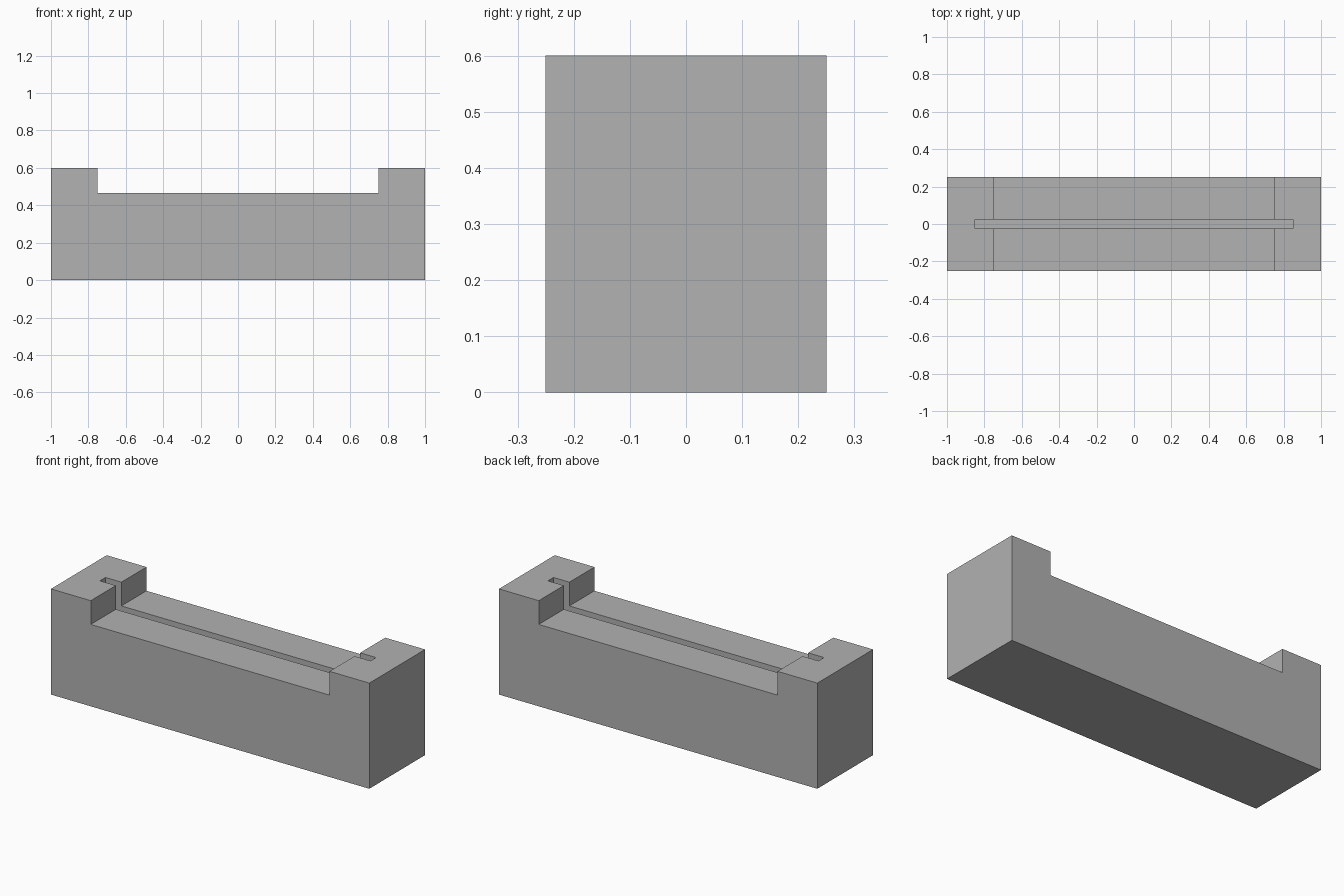
import bpy
import bmesh

cube = bpy.data.objects.get("Cube")
if cube:
    bpy.data.objects.remove(cube, do_unlink=True)

LENGTH, WIDTH, HEIGHT = 2.0, 0.5, 0.6
SADDLE_HALF, SADDLE_Z = 0.75, 0.465
SLOT_HALF, SLOT_WIDTH, SLOT_FLOOR = 0.85, 0.05, 0.3

grey = bpy.data.materials.new("plain grey")
grey.use_nodes = True
colour = (0.445, 0.445, 0.445, 1)
grey.diffuse_color = colour
grey.node_tree.nodes["Principled BSDF"].inputs["Base Color"].default_value = colour


def extrude_profile(name, points, width):
    """Extrude an x-z outline along y, centred on y = 0."""
    bm = bmesh.new()
    face = bm.faces.new([bm.verts.new((x, -width / 2, z)) for x, z in points])
    grown = bmesh.ops.extrude_face_region(bm, geom=[face])["geom"]
    moved = [v for v in grown if isinstance(v, bmesh.types.BMVert)]
    bmesh.ops.translate(bm, vec=(0, width, 0), verts=moved)
    bmesh.ops.recalc_face_normals(bm, faces=bm.faces)
    mesh = bpy.data.meshes.new(name)
    bm.to_mesh(mesh)
    bm.free()
    mesh.materials.append(grey)
    obj = bpy.data.objects.new(name, mesh)
    bpy.context.collection.objects.link(obj)
    return obj


# Block with raised ends: half outline mirrored across x
half = [(LENGTH / 2, 0), (LENGTH / 2, HEIGHT),
        (SADDLE_HALF, HEIGHT), (SADDLE_HALF, SADDLE_Z)]
outline = half + [(-x, z) for x, z in reversed(half)]
block = extrude_profile("holder_block", outline, WIDTH)

# Narrow slot running along the middle into both raised ends
top = HEIGHT + 0.1
cutter = extrude_profile("slot_cutter", [
    (-SLOT_HALF, SLOT_FLOOR), (SLOT_HALF, SLOT_FLOOR),
    (SLOT_HALF, top), (-SLOT_HALF, top)], SLOT_WIDTH)
cutter.hide_render = True

cut = block.modifiers.new("slot", 'BOOLEAN')
cut.operation = 'DIFFERENCE'
cut.solver = 'EXACT'
cut.object = cutter

# Apply the cut and drop the cutter
bpy.context.view_layer.objects.active = block
bpy.ops.object.modifier_apply(modifier=cut.name)
bpy.data.objects.remove(cutter, do_unlink=True)
